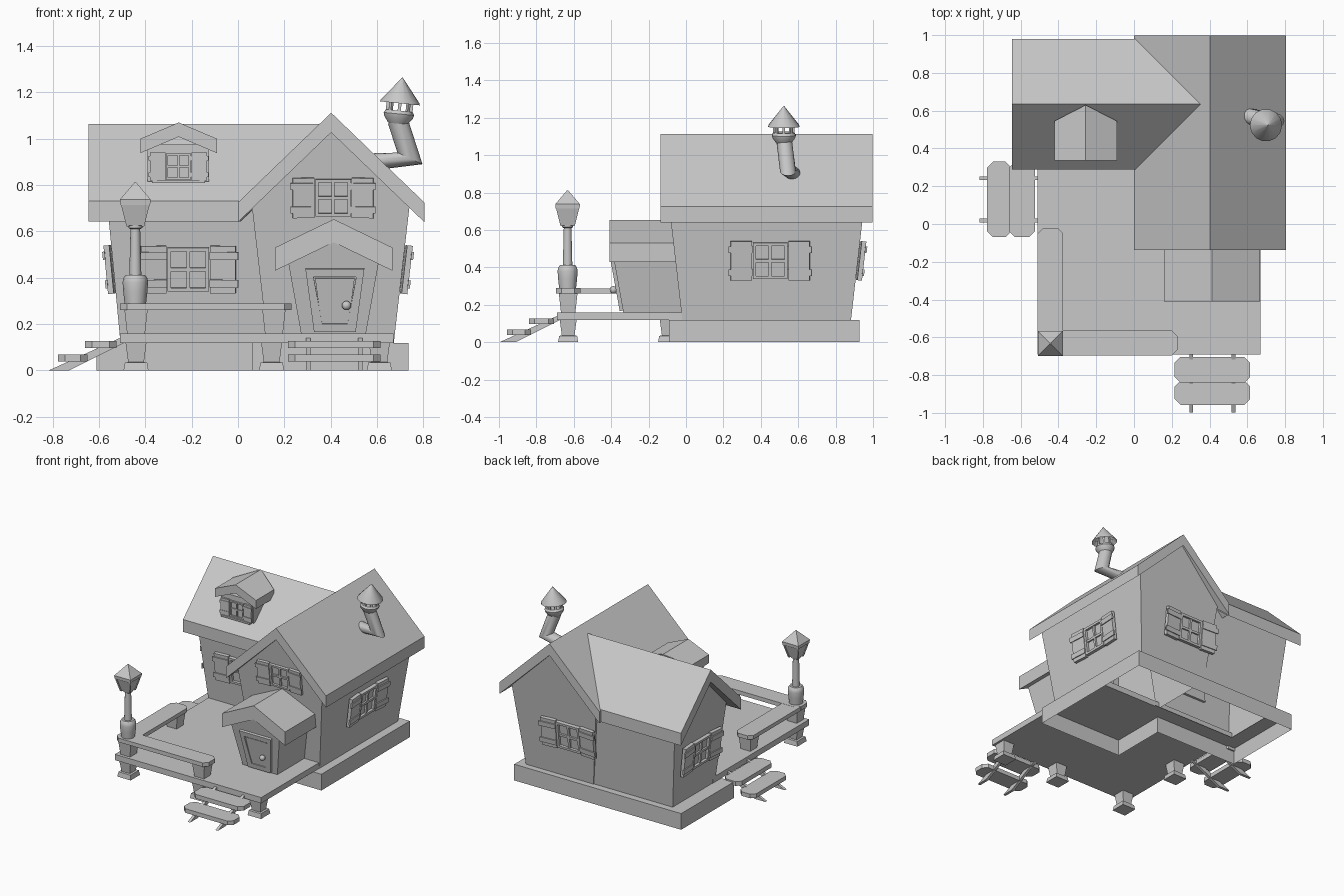
import bpy, bmesh, math
from mathutils import Matrix, Vector

if "Cube" in bpy.data.objects:
    bpy.data.objects.remove(bpy.data.objects["Cube"], do_unlink=True)

CLAY = (0.58, 0.58, 0.58, 1)
clay = bpy.data.materials.new("plain_grey")
clay.use_nodes = True
clay.diffuse_color = CLAY
bsdf = clay.node_tree.nodes["Principled BSDF"]
bsdf.inputs["Base Color"].default_value = CLAY
bsdf.inputs["Roughness"].default_value = 0.8

LEAN = 0.115       # outward lean of the main walls
WING_LEAN = 0.095  # outward lean of the side wing
I = Matrix()


def at(x, y, z=0, turn=0, tilt=0):
    return (Matrix.Translation((x, y, z)) @ Matrix.Rotation(math.radians(turn), 4, 'Z')
            @ Matrix.Rotation(tilt, 4, 'X'))


def loft(name, rings, M=I, cap=True, smooth=False, open_bottom=False):
    """Skin a list of equal-length point rings."""
    bm = bmesh.new()
    rows = [[bm.verts.new(M @ Vector(p)) for p in r] for r in rings]
    n = len(rows[0])
    for a, b in zip(rows, rows[1:]):
        for i in range(n):
            j = (i + 1) % n
            bm.faces.new((a[i], a[j], b[j], b[i]))
    if cap:
        bm.faces.new(rows[0])
        bm.faces.new(rows[-1])
    bmesh.ops.recalc_face_normals(bm, faces=bm.faces)
    if open_bottom:
        low = [f for f in bm.faces if f.normal.z < -0.9]
        bmesh.ops.delete(bm, geom=low, context='FACES')
    me = bpy.data.meshes.new(name)
    bm.to_mesh(me)
    bm.free()
    me.materials.append(clay)
    ob = bpy.data.objects.new(name, me)
    bpy.context.scene.collection.objects.link(ob)
    if smooth:
        bpy.ops.object.select_all(action='DESELECT')
        ob.select_set(True)
        bpy.context.view_layer.objects.active = ob
        bpy.ops.object.shade_smooth_by_angle(angle=math.radians(40))
    return ob


def rect(hx, hy, z, cx=0, cy=0):
    return [(cx - hx, cy - hy, z), (cx + hx, cy - hy, z), (cx + hx, cy + hy, z), (cx - hx, cy + hy, z)]


def box(name, c, half, M=I):
    return loft(name, [rect(half[0], half[1], c[2] + s * half[2], c[0], c[1]) for s in (-1, 1)], M)


def plank(name, x0, x1, y0, y1, z0, z1, M=I, c=0.03):
    """Board with clipped corners."""
    o = [(x0 + c, y0), (x1 - c, y0), (x1, y0 + c), (x1, y1 - c),
         (x1 - c, y1), (x0 + c, y1), (x0, y1 - c), (x0, y0 + c)]
    return loft(name, [[(x, y, z) for x, y in o] for z in (z0, z1)], M)


def turned(name, profile, M, cap=True, n=14):
    """Round part from (radius, height) pairs."""
    turn = [2 * math.pi * i / n for i in range(n)]
    return loft(name, [[(r * math.cos(t), r * math.sin(t), z) for t in turn] for r, z in profile],
                M, cap, smooth=True)


def along_y(cx):
    return lambda u, s, z: (cx + u, s, z)


def along_x(cy):
    return lambda u, s, z: (s, cy + u, z)


def roof(name, w, apex, eave, t, a, b, place, ridge_extra=0):
    sec = [(-w, eave), (0, apex), (w, eave), (w, eave - t), (0, apex - t), (-w, eave - t)]
    loft(name, [[place(u, a, z) for u, z in sec],
                [place(u, b + (0 if u else ridge_extra), z) for u, z in sec]])


def shell(name, w, z0, shoulder, apex, a, b, place, lean):
    """Gabled walls that flare outward with height, open underneath."""
    top = w + lean * (shoulder - z0)
    sec = [(-w, z0), (w, z0), (top, shoulder), (0, apex), (-top, shoulder)]
    loft(name, [[place(u, end + d * lean * (z - z0), z) for u, z in sec]
                for end, d in ((a, -1), (b, 1))], open_bottom=True)


def upright(hb, ht, z0, z1, y):
    """Upright trapezoid ring facing the front."""
    return [(-hb, y, z0), (hb, y, z0), (ht, y, z1), (-ht, y, z1)]


def framed(name, M, hb, ht, z0, z1, rim, depth):
    loft(name, [upright(hb, ht, z0, z1, 0.015), upright(hb, ht, z0, z1, -depth),
                upright(hb - rim, ht - rim, z0 + rim, z1 - rim, -depth),
                upright(hb - rim, ht - rim, z0 + rim, z1 - rim, -depth * 0.3)], M)


def window(name, M, s=1.0):
    M = M @ Matrix.Scale(s, 4)
    framed(name + "_frame", M, 0.09, 0.09, -0.095, 0.095, 0.016, 0.025)
    box(name + "_mullion", (0, -0.011, 0), (0.008, 0.009, 0.08), M)
    box(name + "_transom", (0, -0.01, 0), (0.075, 0.009, 0.008), M)
    # shutters stand slightly ajar
    for side, d in (("left", 1), ("right", -1)):
        S = M @ at(d * 0.093, -0.002, 0, turn=-d * 4)
        box(f"{name}_{side}_shutter", (d * 0.058, -0.011, 0), (0.055, 0.012, 0.102), S)
        for z in (-0.06, 0.06):
            box(f"{name}_{side}_batten", (d * 0.063, -0.025, z), (0.062, 0.005, 0.017), S)


# Foundation: L-shaped plinth, a thin skirt with a ledge around the walls
def ell(k, z):
    x0, xm, x1, y0, ym, y1 = -0.61 + k, 0.06 + k, 0.735 - k, -0.09 + k, 0.32 + k, 0.927 - k
    return [(x0, ym, z), (xm, ym, z), (xm, y0, z), (x1, y0, z), (x1, y1, z), (x0, y1, z)]


loft("foundation", [ell(0, 0), ell(0, 0.118), ell(0.11, 0.118)], cap=False)

# House walls and roofs
shell("main_walls", 0.272, 0.118, 0.72, 1.05, -0.02, 0.882, along_y(0.4), LEAN)
shell("wing_walls", 0.243, 0.118, 0.70, 1.0, -0.507, 0.13, along_x(0.634), WING_LEAN)
shell("porch_walls", 0.14, 0.16, 0.46, 0.56, -0.335, 0.0, along_y(0.412), 0.18)
roof("main_roof", 0.402, 1.112, 0.725, 0.085, -0.137, 0.998, along_y(0.402))
roof("wing_roof", 0.345, 1.063, 0.732, 0.09, -0.645, 0.01, along_x(0.634), 0.345)
roof("porch_roof", 0.254, 0.653, 0.53, 0.1, -0.41, -0.04, along_y(0.413))

# Dormer
box("dormer_body", (-0.258, 0.48, 0.895), (0.132, 0.12, 0.08))
roof("dormer_roof", 0.165, 1.07, 1.0, 0.062, 0.337, 0.545, along_y(-0.256), 0.085)
window("dormer_window", at(-0.257, 0.362, 0.88), 0.6)
box("dormer_sill", (-0.257, 0.35, 0.815), (0.115, 0.012, 0.006))

# Shuttered windows on every wall
window("wing_front_window", at(-0.215, 0.361, 0.437, 0, WING_LEAN))
window("gable_window", at(0.41, -0.09, 0.746, 0, LEAN), 0.85)
window("side_window", at(0.709, 0.45, 0.437, 90, LEAN), 1.03)
window("back_window", at(0.29, 0.919, 0.437, 180, LEAN), 1.03)
window("wing_side_window", at(-0.537, 0.62, 0.437, -90, WING_LEAN), 1.03)

# Door
door = at(0.418, -0.335, 0.16, 0, math.atan(0.18))
framed("door_frame", door, 0.09, 0.127, 0.01, 0.285, 0.035, 0.018)
loft("door_panel", [upright(0.056, 0.085, 0.02, 0.243, y) for y in (0, -0.012)], door)
bpy.ops.mesh.primitive_uv_sphere_add(segments=12, ring_count=8, radius=0.02, location=(0.468, -0.388, 0.28))
knob = bpy.context.object
knob.name = "door_knob"
knob.data.materials.append(clay)
bpy.ops.object.shade_smooth()

# Deck with rails
box("deck", (0.08, -0.135, 0.139), (0.59, 0.555, 0.021))
plank("front_rail", -0.51, 0.23, -0.695, -0.565, 0.26, 0.289)
plank("side_rail", -0.51, -0.375, -0.62, -0.02, 0.26, 0.288)
for x, y in ((-0.44, -0.63), (0.155, -0.63), (-0.44, -0.095)):
    loft("rail_post", [rect(0.038, 0.038, 0.155, x, y), rect(0.05, 0.05, 0.262, x, y)])

# Piers under the deck
for x, y in ((-0.44, -0.63), (0.145, -0.63), (0.61, -0.63), (-0.44, -0.095)):
    loft("deck_pier", [rect(0.054, 0.054, 0, x, y), rect(0.048, 0.048, 0.034, x, y),
                       rect(0.034, 0.034, 0.036, x, y), rect(0.045, 0.045, 0.12, x, y)])

# Plank steps at the front and at the side
for name, M in (("front", at(0.415, -0.69)), ("side", at(-0.51, 0.13, 0, -90))):
    plank(name + "_upper_step", -0.2, 0.2, -0.15, -0.015, 0.097, 0.128, M)
    plank(name + "_lower_step", -0.2, 0.2, -0.267, -0.14, 0.038, 0.068, M)
    for x in (-0.112, 0.112):
        side = [(-0.307, 0), (-0.22, 0), (0.02, 0.12), (0, 0.14)]
        loft(name + "_stringer", [[(x + d, y, z) for y, z in side] for d in (-0.01, 0.01)], M)

# Lamp post
lamp = at(-0.443, -0.633)
turned("lamp_base", [(0.046, 0.285), (0.052, 0.34), (0.055, 0.38), (0.052, 0.398), (0.042, 0.412)], lamp)
turned("lamp_shaft", [(0.026, 0.41), (0.021, 0.61), (0.03, 0.615), (0.03, 0.628)], lamp)
loft("lamp_lantern", [rect(h, h, z) for h, z in ((0.034, 0.625), (0.058, 0.715), (0.053, 0.735))], lamp)
for sx in (-1, 1):
    for sy in (-1, 1):
        loft("lantern_bar", [rect(0.006, 0.006, z, sx * h, sy * h)
                             for h, z in ((0.032, 0.622), (0.057, 0.72))], lamp)
loft("lamp_roof", [rect(h, h, z) for h, z in ((0.064, 0.715), (0.066, 0.738), (0.003, 0.812))], lamp)

# Bent chimney pipe: start, mitred elbow and top rings
bend = []
for c, half in (((0.58, 0.575, 0.9), (0, -0.037)), ((0.742, 0.545, 0.915), (0.054, -0.025)),
                ((0.69, 0.525, 1.075), (0.043, 0.01))):
    bend.append([(c[0] + half[0] * math.cos(t), c[1] + 0.043 * math.sin(t), c[2] + half[1] * math.cos(t))
                 for t in [2 * math.pi * i / 14 for i in range(14)]])
loft("chimney_pipe", bend, smooth=True)

# Slightly tilted chimney top with an open lantern and hollow cap
top = at(0.69, 0.523, 1.065) @ Matrix.Rotation(0.1, 4, 'Y')
turned("chimney_cup", [(0.042, 0), (0.062, 0.028), (0.066, 0.042), (0.058, 0.056)], top)
for k in range(8):
    box("chimney_bar", (0.052, 0, 0.075), (0.006, 0.007, 0.025), top @ Matrix.Rotation(k * math.pi / 4, 4, 'Z'))
turned("chimney_cap", [(0.086, 0.088), (0.084, 0.096), (0.001, 0.2)], top, cap=False)
